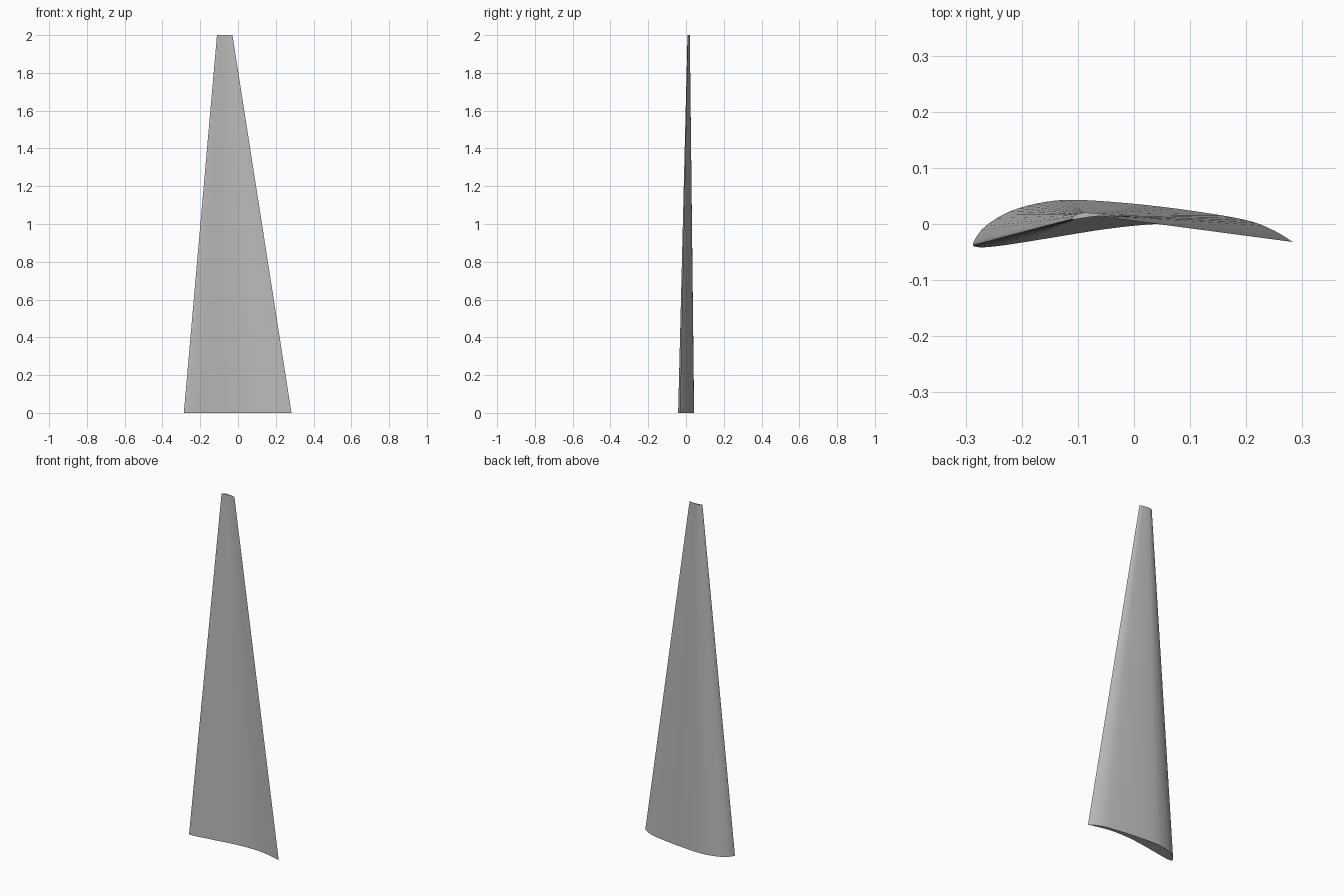
import bpy, bmesh
from mathutils import Vector

cube = bpy.data.objects.get("Cube")
if cube:
    bpy.data.objects.remove(cube, do_unlink=True)

# Root section control points, trailing edge -> over the back -> nose -> front
SECTION = [Vector(p) for p in (
    (0.283, -0.032), (0.25, -0.012), (0.2, 0.007), (0.1, 0.024), (0, 0.036),
    (-0.1, 0.043), (-0.16, 0.039), (-0.22, 0.023), (-0.265, -0.004),
    (-0.285, -0.031), (-0.281, -0.041), (-0.24, -0.039), (-0.15, -0.025),
    (-0.05, -0.009), (0.04, 0), (0.13, 0), (0.21, -0.013))]
STEPS = 4
HEIGHT = 2.0
TIP_SCALE = 0.144
TIP_OFFSET = Vector((-0.07, 0.014))


def smooth_section(points):
    """Rounded outline through the points, with a sharp trailing edge."""
    path = [points[0]] + points + [points[0], points[0]]
    outline = []
    for a, b, c, d in zip(path, path[1:], path[2:], path[3:]):
        for i in range(STEPS):
            t = i / STEPS
            outline.append(0.5 * (2 * b + (c - a) * t
                                  + (2 * a - 5 * b + 4 * c - d) * t ** 2
                                  + (3 * b - a - 3 * c + d) * t ** 3))
    return outline


# Blade: root section lofted to a small tip section, both ends capped
outline = smooth_section(SECTION)
bm = bmesh.new()
root = [bm.verts.new((p.x, p.y, 0)) for p in outline]
tip = [bm.verts.new((*(p * TIP_SCALE + TIP_OFFSET), HEIGHT)) for p in outline]
count = len(outline)
for i in range(count):
    j = (i + 1) % count
    bm.faces.new((root[i], root[j], tip[j], tip[i]))
bm.faces.new(root[::-1])
bm.faces.new(tip)
bmesh.ops.recalc_face_normals(bm, faces=bm.faces)
mesh = bpy.data.meshes.new("wing_blade")
bm.to_mesh(mesh)
bm.free()

blade = bpy.data.objects.new("wing_blade", mesh)
bpy.context.collection.objects.link(blade)

# Plain grey finish
grey = bpy.data.materials.new("light_grey")
grey.use_nodes = True
colour = (0.5, 0.5, 0.5, 1)
grey.diffuse_color = colour
grey.node_tree.nodes["Principled BSDF"].inputs["Base Color"].default_value = colour
mesh.materials.append(grey)

# Smooth skin with crisp ends and trailing edge
bpy.ops.object.select_all(action='DESELECT')
blade.select_set(True)
bpy.context.view_layer.objects.active = blade
bpy.ops.object.shade_smooth_by_angle(angle=0.6)
